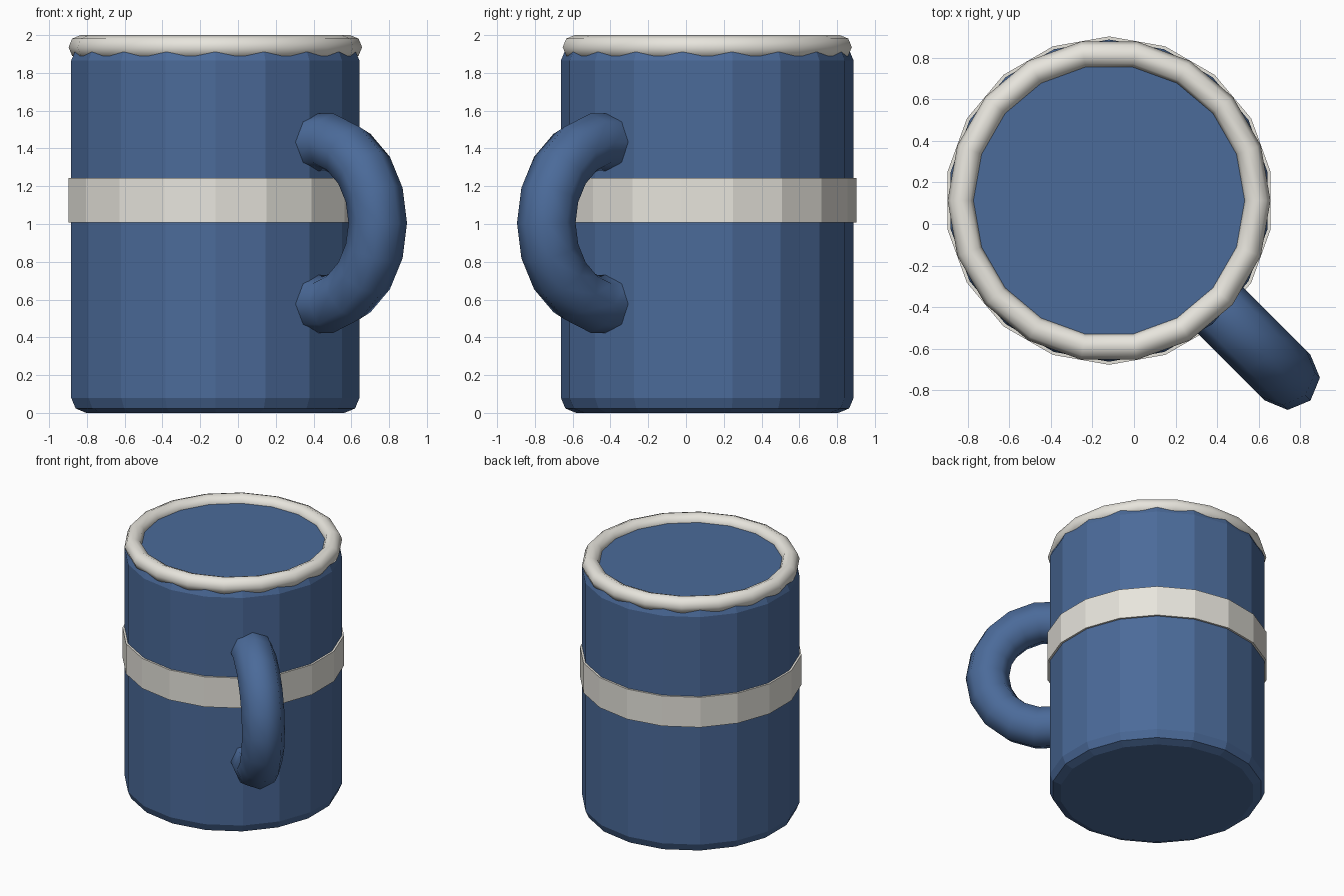
import bpy
from math import radians

if "Cube" in bpy.data.objects:
    bpy.data.objects.remove(bpy.data.objects["Cube"])

SIDES = 18
CX, CY = -0.12, 0.1125      # mug axis
TOP = 1.945                 # height of the body


def material(name, rgb):
    m = bpy.data.materials.new(name)
    m.diffuse_color = (*rgb, 1)
    m.use_nodes = True
    m.node_tree.nodes["Principled BSDF"].inputs["Base Color"].default_value = m.diffuse_color
    return m


blue = material("blue_glaze", (0.07, 0.145, 0.32))
cream = material("cream_glaze", (0.80, 0.78, 0.72))
brown = material("drink_brown", (0.03, 0.022, 0.018))


def finish(name, mat):
    ob = bpy.context.object
    ob.name = name
    ob.data.materials.append(mat)
    return ob


def drum(name, radius, z0, z1, mat):
    bpy.ops.mesh.primitive_cylinder_add(
        vertices=SIDES, radius=radius, depth=z1 - z0,
        location=(CX, CY, (z0 + z1) / 2))
    return finish(name, mat)


def ring(name, major, minor, loc, mat, rot=(0, 0, 0)):
    bpy.ops.mesh.primitive_torus_add(
        major_radius=major, minor_radius=minor, major_segments=SIDES,
        minor_segments=8, location=loc, rotation=rot)
    bpy.ops.object.shade_smooth()
    return finish(name, mat)


# Body: faceted cylinder with rounded top and bottom edges
body = drum("mug_body", 0.775, 0, TOP, blue)
bevel = body.modifiers.new("rounded_edges", "BEVEL")
bevel.width = 0.08
bevel.segments = 2
bevel.limit_method = 'ANGLE'
bevel.angle_limit = radians(40)

# Band around the middle
drum("band", 0.79, 1.007, 1.243, cream)

# Drink surface, level with the body top
drum("drink", 0.66, TOP - 0.04, TOP, brown)

# Rim
ring("rim", 0.713, 0.064, (CX, CY, 1.936), cream)

# Handle: upright ring set on the front right diagonal, half sunk in the body
ring("handle", 0.435, 0.155, (0.432, -0.432, 1.005), blue,
     (radians(90), 0, radians(-45)))
